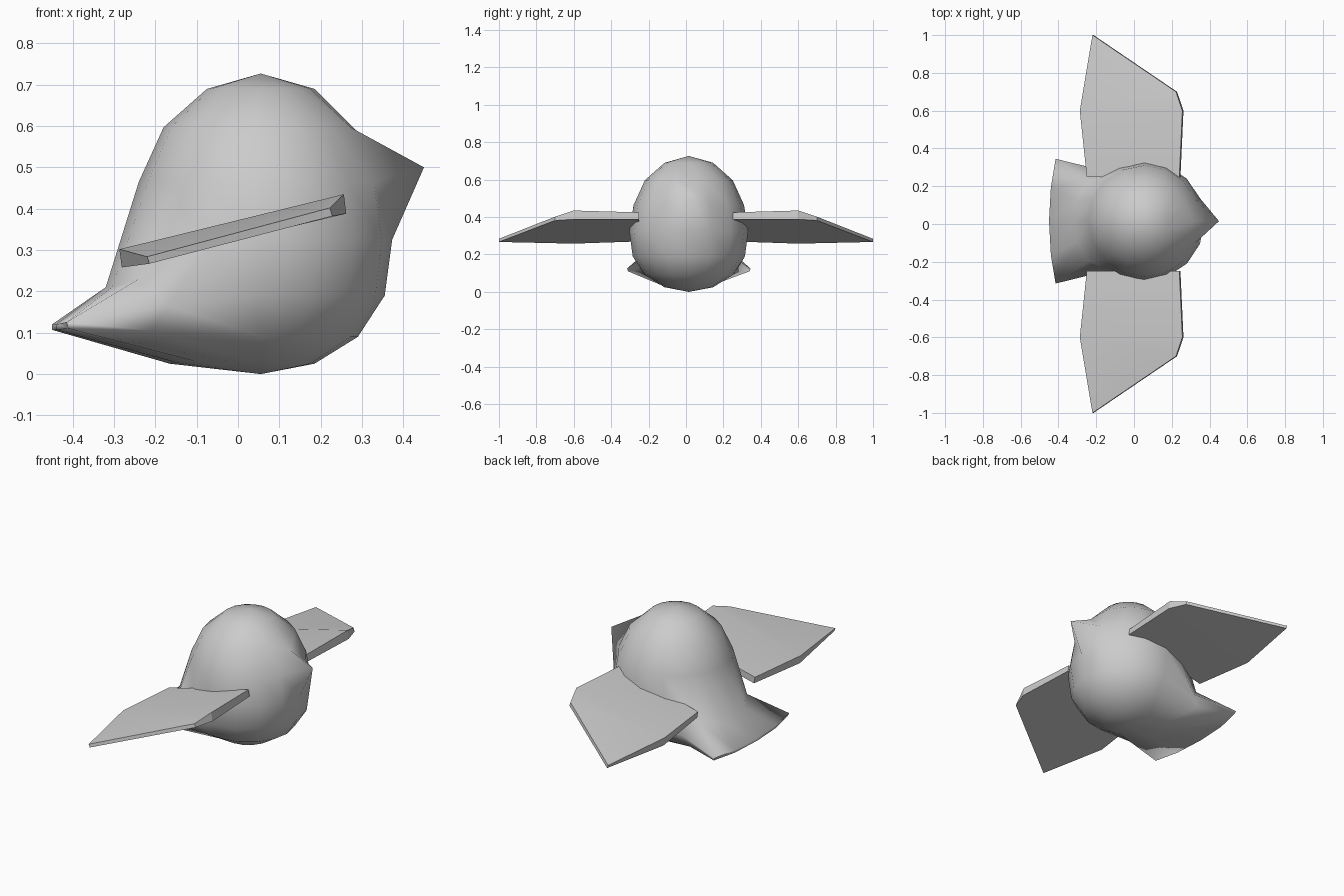
import bpy, bmesh
from math import cos, sin, pi, radians

if "Cube" in bpy.data.objects:
    bpy.data.objects.remove(bpy.data.objects["Cube"])

CX, CY, SEGS = 0.055, 0.015, 16


def make_object(name, bm, angle):
    bmesh.ops.recalc_face_normals(bm, faces=bm.faces[:])
    mesh = bpy.data.meshes.new(name)
    bm.to_mesh(mesh)
    bm.free()
    ob = bpy.data.objects.new(name, mesh)
    bpy.context.collection.objects.link(ob)
    bpy.ops.object.select_all(action='DESELECT')
    ob.select_set(True)
    bpy.context.view_layer.objects.active = ob
    bpy.ops.object.shade_smooth_by_angle(angle=radians(angle))
    return ob


# Body: stacked rings (height, radius); beak and tail are pulled out of them
rings = [(0.69, 0.13), (0.597, 0.235), (0.465, 0.295), (0.325, 0.318),
         (0.19, 0.30), (0.09, 0.235), (0.025, 0.13)]

# (ring, segment from the front) -> pulled position, mirrored across y
pulled = {
    # beak
    (1, 0): (0.315, 0, 0.56), (2, 0): (0.45, 0, 0.50),
    # back slope running into the tail
    (3, 8): (-0.32, 0, 0.21), (3, 7): (-0.305, 0.11, 0.21),
    (3, 6): (-0.24, 0.21, 0.23), (3, 5): (-0.08, 0.285, 0.30),
    # tail upper edge
    (4, 8): (-0.45, 0, 0.12), (4, 7): (-0.44, 0.18, 0.12),
    (4, 6): (-0.415, 0.33, 0.125), (4, 5): (-0.17, 0.27, 0.165),
    # tail lower edge
    (5, 8): (-0.45, 0, 0.107), (5, 7): (-0.44, 0.18, 0.107),
    (5, 6): (-0.41, 0.325, 0.11), (5, 5): (-0.21, 0.25, 0.105),
    # underside
    (6, 8): (-0.165, 0, 0.025), (6, 7): (-0.15, 0.06, 0.028),
    (6, 6): (-0.10, 0.11, 0.03),
}

bm = bmesh.new()
loops = []
for i, (z, r) in enumerate(rings):
    loop = []
    for s in range(SEGS):
        a = 2 * pi * s / SEGS
        side = 1 if s <= SEGS // 2 else -1
        x, y, h = pulled.get((i, min(s, SEGS - s)),
                             (CX + r * cos(a), side * r * sin(a), z))
        loop.append(bm.verts.new((x, CY + side * y
                                  if (i, min(s, SEGS - s)) in pulled
                                  else CY + r * sin(a), h)))
    loops.append(loop)
top = bm.verts.new((CX, CY, 0.727))
bottom = bm.verts.new((CX, CY, 0))
for s in range(SEGS):
    t = (s + 1) % SEGS
    bm.faces.new((top, loops[0][s], loops[0][t]))
    bm.faces.new((bottom, loops[-1][t], loops[-1][s]))
    for a, b in zip(loops, loops[1:]):
        bm.faces.new((a[s], b[s], b[t], a[t]))
make_object("bird_body", bm, 70)

# Wings: outline points (x, y, top z, bottom z), tapering to the tip
outline = [(-0.25, 0.25, 0.305, 0.27), (-0.287, 0.6, 0.302, 0.258),
           (-0.22, 1.0, 0.284, 0.267), (0.222, 0.7, 0.402, 0.382),
           (0.256, 0.6, 0.435, 0.388), (0.24, 0.25, 0.425, 0.388)]


def wing(name, side):
    bm = bmesh.new()
    up = [bm.verts.new((x, side * y, zt)) for x, y, zt, _ in outline]
    low = [bm.verts.new((x + 0.006, side * y, zb)) for x, y, _, zb in outline]
    n = len(outline)
    for layer in (up, low):
        bm.faces.new((layer[0], layer[1], layer[4], layer[5]))
        bm.faces.new((layer[1], layer[2], layer[3], layer[4]))
    for i in range(n):
        j = (i + 1) % n
        bm.faces.new((up[i], up[j], low[j], low[i]))
    make_object(name, bm, 15)


wing("left_wing", 1)
wing("right_wing", -1)
